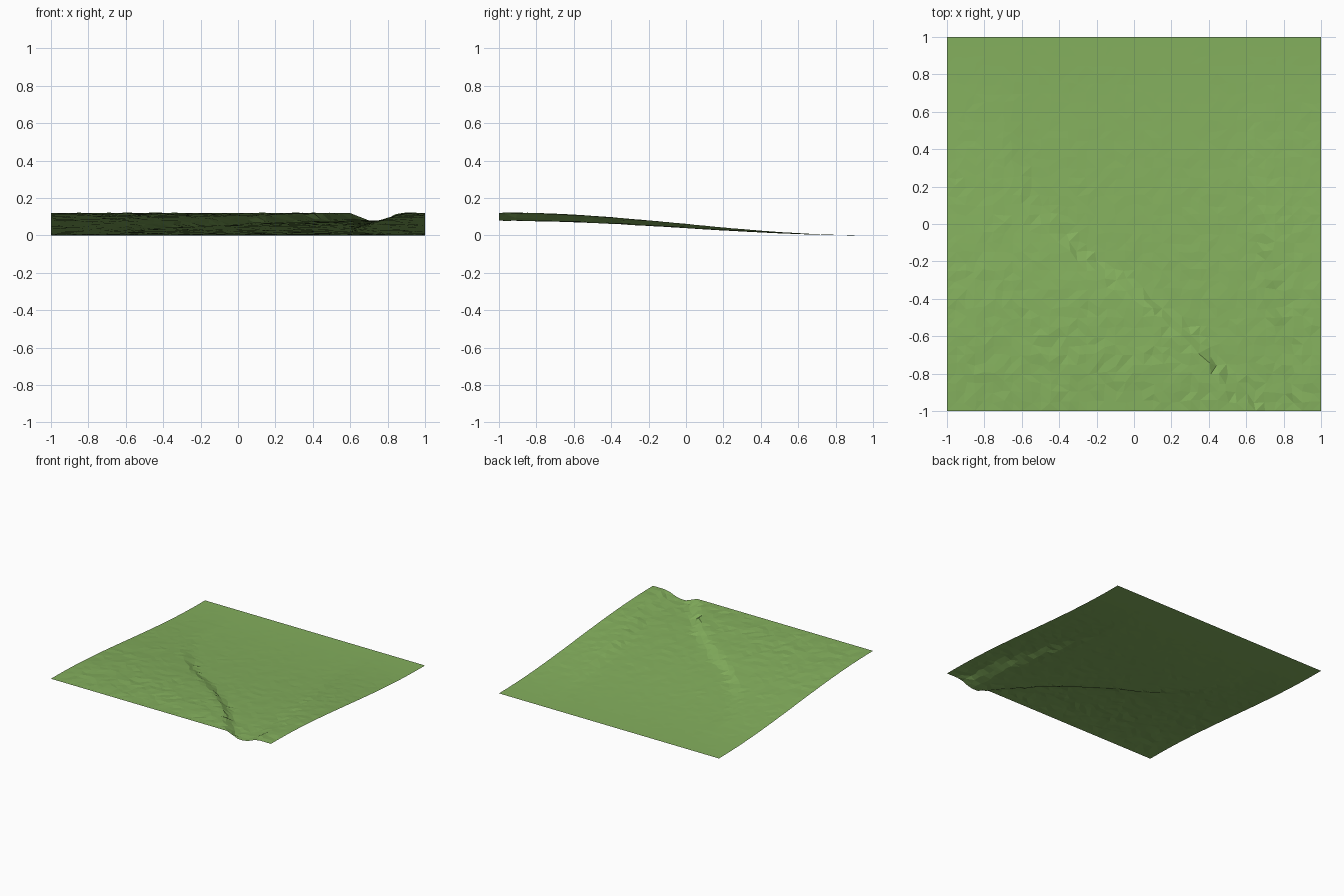
import bpy
import bmesh
import math
import random

random.seed(4)
CELLS = 40
STEP = 2 / CELLS

if "Cube" in bpy.data.objects:
    bpy.data.objects.remove(bpy.data.objects["Cube"], do_unlink=True)

grass = bpy.data.materials.new("grass_green")
grass.use_nodes = True
colour = (0.23, 0.43, 0.11, 1)
grass.diffuse_color = colour
grass.node_tree.nodes["Principled BSDF"].inputs["Base Color"].default_value = colour

# Centre lines of the two banks, as (y, x)
LEFT_BANK = [(-1, .65), (-.74, .43), (-.43, .11), (-.16, -.3), (.08, -.52), (.3, -.62), (1, -.68)]
RIGHT_BANK = [(-1, .82), (-.65, .81), (-.3, .73), (0, .67), (.3, .63), (1, .6)]


def bank_x(path, y):
    for (y0, x0), (y1, x1) in zip(path, path[1:]):
        if y <= y1:
            return x0 + (x1 - x0) * (y - y0) / (y1 - y0)
    return path[-1][1]


def ramp(value, half_width):
    t = min(1, max(0, value / (2 * half_width) + .5))
    return t * t * (3 - 2 * t)


def ground_height(x, y):
    # Long S-shaped slope, with a sunken floor widening between the banks
    hill = .06 * (1 - math.sin(math.pi * y / 2))
    inside = ramp(x - bank_x(LEFT_BANK, y), .06) * ramp(bank_x(RIGHT_BANK, y) - x, .07)
    return hill * (1 - .34 * inside)


# Hillside sheet
bm = bmesh.new()
bmesh.ops.create_grid(bm, x_segments=CELLS, y_segments=CELLS, size=1)
for v in bm.verts:
    x, y = v.co.x, v.co.y
    v.co.z = ground_height(x, y)
    # Uneven ground away from the straight borders
    if max(abs(x), abs(y)) < .99:
        v.co.x += random.uniform(-.2, .2) * STEP
        v.co.y += random.uniform(-.2, .2) * STEP
        v.co.z += random.uniform(-.025, .025) * v.co.z
bmesh.ops.triangulate(bm, faces=bm.faces[:])
bmesh.ops.recalc_face_normals(bm, faces=bm.faces[:])
if sum(f.normal.z for f in bm.faces) < 0:
    bmesh.ops.reverse_faces(bm, faces=bm.faces[:])

mesh = bpy.data.meshes.new("hillside")
bm.to_mesh(mesh)
bm.free()
mesh.materials.append(grass)
hillside = bpy.data.objects.new("hillside", mesh)
bpy.context.collection.objects.link(hillside)
